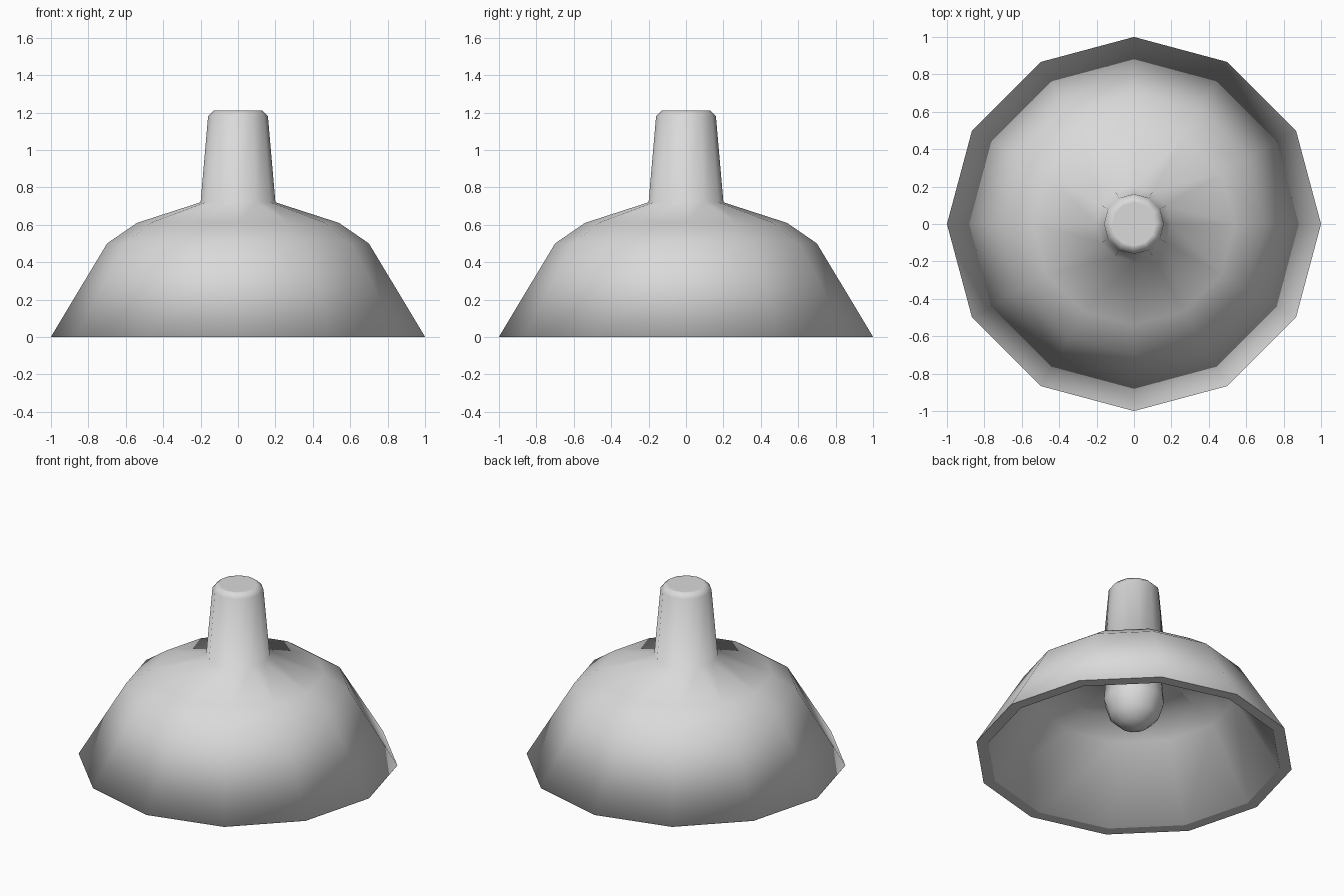
import bpy
import bmesh
import math

SIDES = 12

default_cube = bpy.data.objects.get("Cube")
if default_cube:
    bpy.data.objects.remove(default_cube, do_unlink=True)

# Single painted-metal colour
grey = bpy.data.materials.new("light_grey")
grey.use_nodes = True
colour = (0.7, 0.7, 0.7, 1.0)
grey.diffuse_color = colour
grey.node_tree.nodes["Principled BSDF"].inputs["Base Color"].default_value = colour


def lathe(name, profile, capped=True, smooth=True):
    """Turn an (r, z) profile about z, closing both ends on request."""
    bm = bmesh.new()
    rings = []
    for r, z in profile:
        ring = []
        for i in range(SIDES):
            a = math.tau * i / SIDES
            ring.append(bm.verts.new((r * math.cos(a), r * math.sin(a), z)))
        rings.append(ring)
    for low, high in zip(rings, rings[1:]):
        for i in range(SIDES):
            j = (i + 1) % SIDES
            bm.faces.new((low[i], low[j], high[j], high[i]))
    if capped:
        bm.faces.new(rings[0][::-1])
        bm.faces.new(rings[-1])
    for face in bm.faces:
        face.smooth = smooth
    mesh = bpy.data.meshes.new(name)
    bm.to_mesh(mesh)
    bm.free()
    mesh.materials.append(grey)
    obj = bpy.data.objects.new(name, mesh)
    bpy.context.collection.objects.link(obj)


# Bulb tip, bulb side, ceiling and inner wall, down to the rim
bulb = [(0.02, 0.20), (0.09, 0.22), (0.155, 0.28), (0.19, 0.39)]
inner = [(0.17, 0.65), (0.50, 0.55), (0.64, 0.46), (0.925, 0.001)]

# Outer wall, shoulder, neck and bevelled cap, up from the rim
outer = [(1.0, 0.001), (0.70, 0.50), (0.54, 0.61), (0.20, 0.72),
         (0.16, 1.18), (0.13, 1.21), (0.115, 1.21)]

lathe("lamp_shade_and_bulb", bulb + inner + outer)

# Flat ring facing the rim
lathe("rim", [(0.925, 0.0), (1.0, 0.0)], capped=False, smooth=False)
